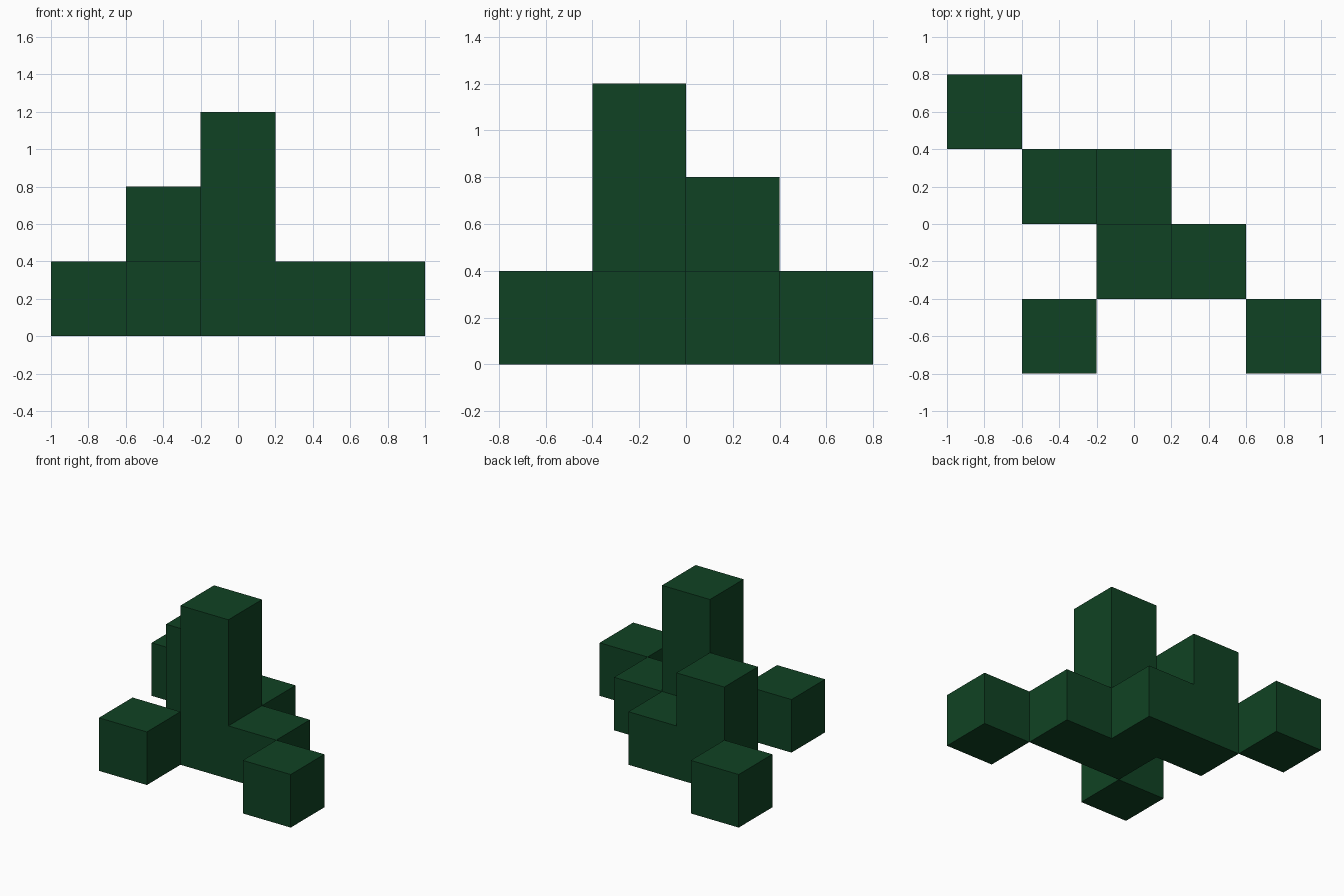
import bpy, bmesh
from mathutils import Vector

if "Cube" in bpy.data.objects:
    bpy.data.objects.remove(bpy.data.objects["Cube"])

S = 0.4  # block edge length

# Stacks on a grid: (column, row) -> height in blocks
STACKS = {(0, 3): 1, (1, 2): 2, (2, 2): 1, (2, 1): 3,
          (3, 1): 1, (1, 0): 1, (4, 0): 1}

green = bpy.data.materials.new("dark green")
green.diffuse_color = (0.005, 0.055, 0.017, 1.0)
green.use_nodes = True
green.node_tree.nodes["Principled BSDF"].inputs["Base Color"].default_value = green.diffuse_color

blocks = {(i, j, k) for (i, j), h in STACKS.items() for k in range(h)}
origin = Vector((-1.0, -0.8, 0.0))
bm = bmesh.new()


def add_face(cell, axis, side):
    """One outward-facing square on the given side of a block."""
    u, v = (axis + 1) % 3, (axis + 2) % 3
    corners = [(0, 0), (1, 0), (1, 1), (0, 1)]
    if side == 0:
        corners.reverse()
    verts = []
    for a, b in corners:
        p = Vector(cell)
        p[axis] += side
        p[u] += a
        p[v] += b
        verts.append(bm.verts.new(origin + p * S))
    bm.faces.new(verts)


# Outer skin of the joined blocks
for cell in sorted(blocks):
    for axis in range(3):
        for side in (0, 1):
            neighbour = list(cell)
            neighbour[axis] += 2 * side - 1
            if tuple(neighbour) not in blocks:
                add_face(cell, axis, side)

# Weld the skin and merge flat areas
bmesh.ops.remove_doubles(bm, verts=bm.verts[:], dist=0.001)
bmesh.ops.dissolve_limit(bm, angle_limit=0.01, verts=bm.verts[:], edges=bm.edges[:])

mesh = bpy.data.meshes.new("stacked_blocks")
bm.to_mesh(mesh)
bm.free()
mesh.materials.append(green)
bpy.context.collection.objects.link(bpy.data.objects.new("stacked_blocks", mesh))
